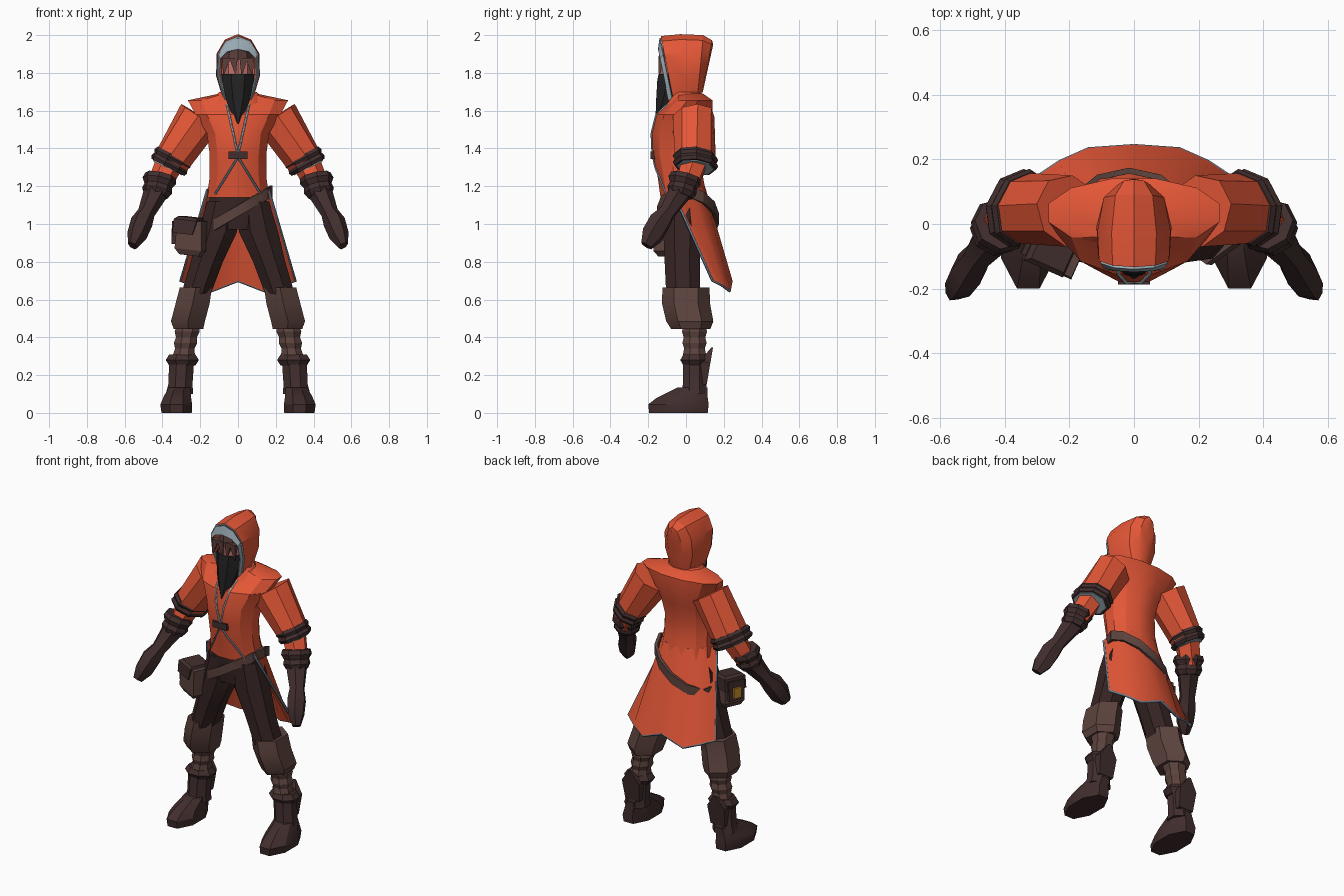
import bpy, bmesh
from math import cos, sin, pi, radians
from mathutils import Vector
from mathutils.bvhtree import BVHTree

if "Cube" in bpy.data.objects:
    bpy.data.objects.remove(bpy.data.objects["Cube"])


def material(name, r, g, b):
    mat = bpy.data.materials.new(name)
    mat.use_nodes = True
    mat.diffuse_color = (r, g, b, 1)
    shader = mat.node_tree.nodes["Principled BSDF"]
    shader.inputs["Base Color"].default_value = (r, g, b, 1)
    return mat


ORANGE = material("orange cloth", .78, .095, .038)
LEATHER = material("dark leather", .054, .027, .027)
TROUSER = material("dark trousers", .036, .018, .017)
STRAP = material("brown leather", .107, .056, .047)
LINING = material("pale lining", .34, .43, .48)
TRIM = material("blue grey trim", .14, .2, .27)
BLACK = material("black mask cloth", .016, .016, .017)
SKIN = material("skin", .55, .17, .15)
HAIR = material("brown hair", .11, .05, .045)
GOLD = material("gold", .55, .27, .02)


def add(name, data, mats, mirrored):
    ob = bpy.data.objects.new(name, data)
    bpy.context.collection.objects.link(ob)
    for mat in mats:
        data.materials.append(mat)
    if mirrored:
        ob.modifiers.new("Mirror", "MIRROR")
    return ob


def tube(name, mat, sections, n=8, mirrored=True, depth=None):
    """Closed loft through (x, y, z, half width, half depth) sections.
    With a depth direction the rings turn square to the path."""
    bm = bmesh.new()
    rings = []
    last = len(sections) - 1
    centres = [Vector(s[:3]) for s in sections]
    for i, (x, y, z, rx, ry) in enumerate(sections):
        u, v = Vector((1, 0, 0)), Vector((0, 1, 0))
        if depth:
            along = (centres[min(i + 1, last)] - centres[max(i - 1, 0)]).normalized()
            u = along.cross(Vector(depth)).normalized()
            v = u.cross(along)
        ring = []
        for k in range(n):
            a = 2 * pi * (k + .5) / n
            ring.append(bm.verts.new(centres[i] + (u * rx * cos(a) + v * ry * sin(a)) / cos(pi / n)))
        rings.append(ring)
    for low, high in zip(rings, rings[1:]):
        for k in range(n):
            j = (k + 1) % n
            bm.faces.new((low[k], low[j], high[j], high[k]))
    bm.faces.new(rings[0])
    bm.faces.new(rings[-1])
    bmesh.ops.recalc_face_normals(bm, faces=bm.faces)
    mesh = bpy.data.meshes.new(name)
    bm.to_mesh(mesh)
    bm.free()
    ob = add(name, mesh, [mat], mirrored)
    bpy.ops.object.select_all(action="DESELECT")
    ob.select_set(True)
    bpy.context.view_layer.objects.active = ob
    bpy.ops.object.shade_smooth_by_angle(angle=radians(28))
    return ob


def body(name, mat, levels, n=12):
    """Loft centred on x from (z, half width, front y, back y)."""
    return tube(name, mat, [(0, (f + b) / 2, z, w, (b - f) / 2) for z, w, f, b in levels], n, False)


def bands(name, mat, start, end, count, depth=None, groove=.87):
    """Stack of raised bands between two tube sections."""
    a, b = Vector(start), Vector(end)
    steps = 2 * count
    sections = []
    for i in range(steps + 1):
        x, y, z, rx, ry = a.lerp(b, i / steps)
        swell = 1 if i % 2 else groove
        sections.append((x, y, z, rx * swell, ry * swell))
    return tube(name, mat, sections, depth=depth)


def sheet(name, mats, rows, thickness, mirrored=True):
    """Thin cloth through equal rows of points; the last material colours its rim."""
    n = len(rows[0])
    faces = [(r * n + k, r * n + k + 1, r * n + n + k + 1, r * n + n + k)
             for r in range(len(rows) - 1) for k in range(n - 1)]
    mesh = bpy.data.meshes.new(name)
    mesh.from_pydata([p for row in rows for p in row], [], faces)
    mesh.shade_smooth()
    ob = add(name, mesh, mats, mirrored)
    solid = ob.modifiers.new("Solidify", "SOLIDIFY")
    solid.thickness, solid.offset = thickness, 0
    solid.material_offset_rim = len(mats) - 1
    ob.modifiers.new("Sharp edges", "EDGE_SPLIT").split_angle = radians(28)
    return ob


def cord(name, mat, points, radius):
    curve = bpy.data.curves.new(name, "CURVE")
    curve.dimensions = "3D"
    curve.bevel_depth, curve.bevel_resolution = radius, 0
    spline = curve.splines.new("POLY")
    spline.points.add(len(points) - 1)
    for p, co in zip(spline.points, points):
        p.co = (*co, 1)
    return add(name, curve, [mat], True)


# Coat body, collar and back tail
torso = body("coat_body", ORANGE, [
    (1.14, .165, -.135, .11), (1.25, .15, -.15, .09), (1.37, .15, -.175, .09), (1.48, .165, -.18, .12),
    (1.58, .225, -.155, .14), (1.655, .265, -.07, .14), (1.69, .1, -.06, .09)])
body("collar", ORANGE, [(1.63, .15, -.11, .11), (1.7, .1, -.08, .08)])
waist = [(.163, -.075, 1.18), (.142, .027, 1.2), (.08, .083, 1.2), (0, .094, 1.2)]
hem = [(.305, .14, .7), (.23, .19, .675), (.14, .23, .645), (0, .24, .7)]
sheet("coat_tail", [ORANGE, TRIM], [waist, hem], .012)
cord("tail_trim", TRIM, waist[:1] + hem, .008)

# Trim laid on the coat front, and its clasp
tree = BVHTree.FromPolygons([v.co for v in torso.data.vertices], [p.vertices for p in torso.data.polygons])


def on_chest(x0, z0, x1, z1, steps=8):
    points = []
    for i in range(steps + 1):
        x, z = x0 + (x1 - x0) * i / steps, z0 + (z1 - z0) * i / steps
        hit = tree.ray_cast(Vector((x, -1, z)), Vector((0, 1, 0)))[0]
        points.append((x, hit.y - .002, z))
    return points


cord("lapel_trim", LINING, on_chest(.06, 1.64, .003, 1.38), .006)
cord("opening_trim", TRIM, on_chest(.003, 1.35, .12, 1.16), .006)
tube("clasp", LEATHER, [(0, -.175, z, .05, .012) for z in (1.345, 1.385)], 4, False)


# Open hood with its lining
def arch(y, width, up, down, lean):
    """Half arch from the crown to the jaw, leaning back as it falls."""
    points = []
    for step in range(5):
        a = radians(35 * step)
        drop = (up if cos(a) > 0 else down) * cos(a)
        points.append((width * sin(a), y + lean * (.15 - drop), 1.85 + drop))
    return points


sheet("hood", [ORANGE, LINING], [
    arch(-.135, .11, .14, .25, .2), arch(-.03, .115, .15, .25, .1), arch(.09, .095, .145, .22, -.1),
    arch(.14, .05, .12, .2, -.2), arch(.15, 0, .1, .2, -.22)], .01)
sheet("hood_lining", [LINING], [arch(-.14, .107, .134, .25, .2), arch(-.16, .098, .075, .25, .2)], .007)

# Head, hair and mask
body("face", SKIN, [(1.72, .07, -.13, .04), (1.8, .08, -.136, .05), (1.9, .08, -.13, .05)], 10)
body("hair_cap", HAIR, [(1.87, .08, -.14, .05), (1.935, .07, -.138, .05)], 10)
for root, tip in ((-.06, -.078), (-.025, -.01), (.03, .02), (.06, .078)):
    tube("hair_lock", HAIR, [(root, -.13, 1.88, .022, .016), (tip, -.142, 1.785, .002, .002)], 4, False)
body("mask", BLACK, [(1.53, .004, -.17, -.16), (1.6, .04, -.16, -.09), (1.66, .064, -.158, -.03),
                     (1.76, .084, -.152, .04), (1.795, .087, -.145, .05)], 8)

# Arms, cuffs and gloves, rolled so that the back edge turns inward
ROLL = (-.45, .87, -.25)
tube("sleeve", ORANGE, [(.2, .04, 1.57, .115, .1), (.36, .05, 1.32, .085, .105)], depth=ROLL)
bands("sleeve_cuff", LEATHER, (.338, .05, 1.365, .095, .117), (.372, .05, 1.3, .095, .117), 2, ROLL, .92)
tube("cuff_lining", LINING, [(.37, .05, 1.304, .076, .094), (.374, .05, 1.296, .076, .094)], depth=ROLL)
tube("inner_sleeve", ORANGE, [(.36, .045, 1.33, .065, .065), (.42, 0, 1.2, .055, .055)], 6, depth=ROLL)
bands("glove_cuff", LEATHER, (.41, 0, 1.255, .09, .085), (.435, -.03, 1.15, .07, .07), 2, ROLL)
tube("glove", LEATHER, [(.425, -.02, 1.19, .06, .06), (.485, -.1, 1.06, .04, .04), (.51, -.14, 1.01, .05, .055),
                        (.535, -.18, .94, .043, .055), (.558, -.21, .885, .022, .03)], 6, depth=ROLL)

# Trousers
body("hips", TROUSER, [(1.175, .14, -.125, .06), (1.08, .162, -.125, .08), (.97, .15, -.11, .07)])
tube("trouser_leg", TROUSER, [(.085, -.02, 1.12, .078, .095), (.108, -.02, .96, .104, .1),
                              (.165, -.02, .8, .085, .093), (.222, -.015, .63, .078, .09)])

# Knee wraps, shins and boots
tube("knee_wrap", STRAP, [(.223, 0, .665, .085, .108), (.24, 0, .58, .09, .11),
                          (.265, .02, .485, .09, .108), (.262, .025, .445, .078, .09)], 6)
bands("shin", STRAP, (.265, .045, .46, .068, .068), (.29, .045, .28, .055, .06), 3)
bands("boot_cuff", LEATHER, (.295, .045, .31, .088, .075), (.295, .045, .25, .088, .075), 1, groove=.78)
tube("boot_shaft", LEATHER, [(.298, .045, .28, .066, .062), (.305, .045, .15, .064, .062), (.31, .045, .1, .073, .07)])
tube("boot_back_flap", LEATHER, [(.3, .085, .15, .05, .025), (.3, .1, .27, .06, .03), (.3, .138, .345, .008, .005)], 4)
tube("boot_foot", LEATHER, [(.325, -.04, 0, .08, .155), (.327, -.04, .045, .084, .16),
                            (.322, -.02, .08, .074, .135), (.31, .035, .135, .058, .08)])

# Slanted belt, sinking towards the right hip and the back
loop = [radians(30 * k) for k in range(13)]
path = [(.19 * cos(a) - .015, .155 * sin(a) + .01) for a in loop]
sheet("belt", [STRAP], [[(x, y, 1.07 + .6 * x - .2 * max(y, 0) + side) for x, y in path]
                        for side in (-.03, .03)], .018, False)

# Hip pouch whose flap and latch face outward
pouch = [
    ("pouch", STRAP, [(.01, 0, -.11, .055, .05), (.01, 0, -.08, .078, .065), (0, 0, .075, .07, .06)]),
    ("pouch_flap", LEATHER, [(-.03, 0, 0, .058, .07), (-.02, 0, .075, .066, .07), (-.015, 0, .09, .055, .055)]),
    ("pouch_flap_front", LEATHER, [(-.08, 0, -.06, .014, .05), (-.09, 0, .06, .012, .055)]),
    ("pouch_latch", GOLD, [(-.096, 0, -.045, .01, .025), (-.104, 0, .02, .01, .025)])]
for name, mat, sections in pouch:
    part = tube(name, mat, sections, 4, False)
    part.location = (-.24, -.08, .945)
    part.rotation_euler = (0, radians(6), radians(-24))
